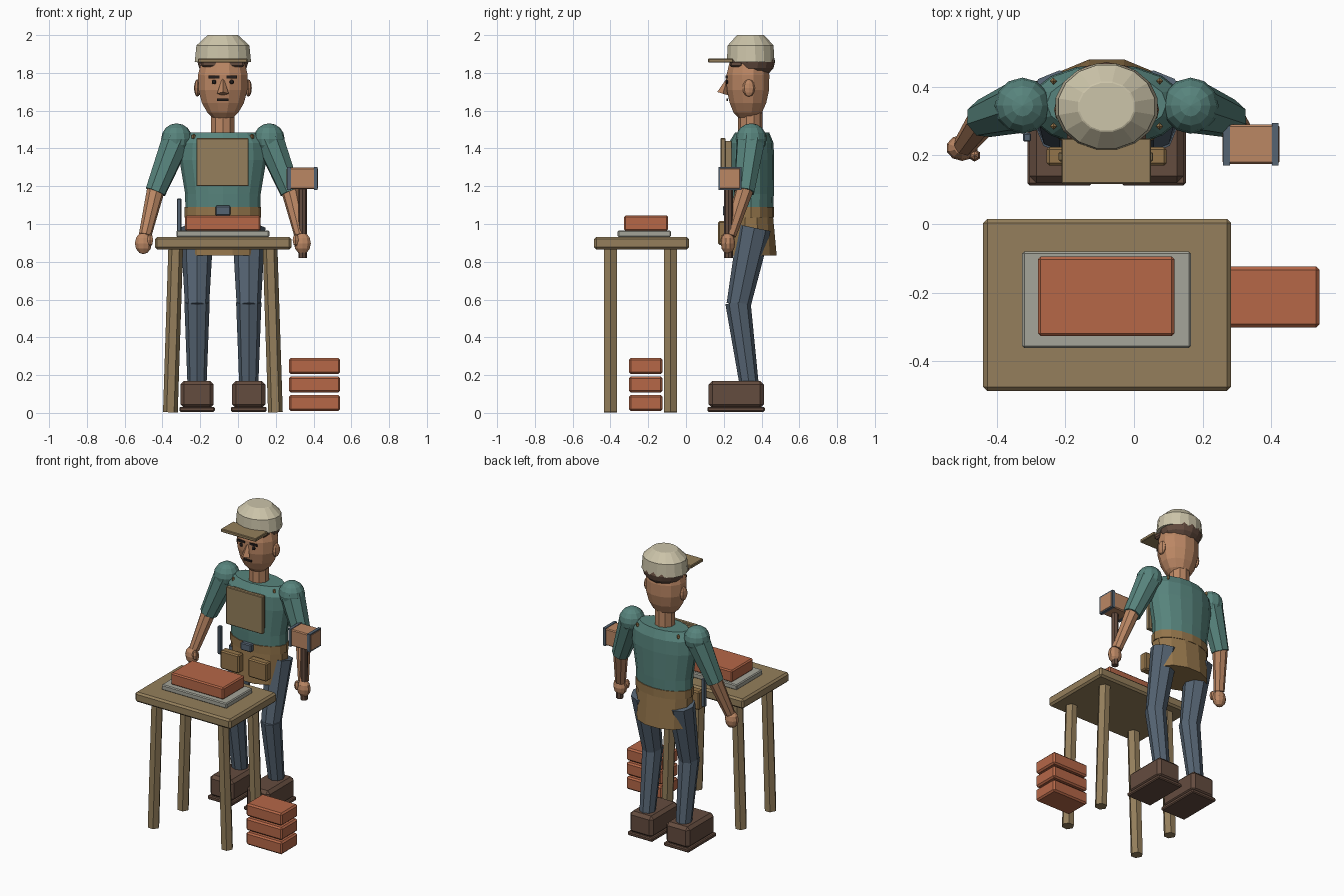
import bpy, bmesh, math
from mathutils import Vector, Matrix

if "Cube" in bpy.data.objects:
    bpy.data.objects.remove(bpy.data.objects["Cube"])

CX, CY = -0.08, 0.345  # axis of the standing figure


def mat(name, rgb):
    m = bpy.data.materials.new(name)
    m.diffuse_color = (*[(c / 255) ** 2.2 for c in rgb], 1)
    m.use_nodes = True
    m.node_tree.nodes["Principled BSDF"].inputs["Base Color"].default_value = m.diffuse_color
    return m


SKIN = mat("warm tan", (186, 134, 100))
TEAL = mat("teal cloth", (88, 131, 124))
WOOD = mat("khaki wood", (147, 126, 92))
LEATHER = mat("brown leather", (146, 116, 76))
CREAM = mat("cream", (203, 195, 168))
SLATE = mat("slate blue", (86, 100, 114))
BROWN = mat("dark brown", (100, 77, 65))
BRICK = mat("brick red", (180, 103, 73))
STONE = mat("pale grey", (163, 163, 152))
BLACK = mat("near black", (40, 35, 34))


def finish(name, bm, m):
    bmesh.ops.recalc_face_normals(bm, faces=bm.faces)
    me = bpy.data.meshes.new(name)
    bm.to_mesh(me)
    bm.free()
    me.materials.append(m)
    ob = bpy.data.objects.new(name, me)
    bpy.context.collection.objects.link(ob)
    return ob


def box(name, x, y, z, m, bevel=0.0):
    """Box given by its (low, high) ranges, with an optional chamfer."""
    bm = bmesh.new()
    bmesh.ops.create_cube(bm, size=1)
    for v in bm.verts:
        v.co = Vector([(r[0] + r[1]) / 2 + c * (r[1] - r[0]) for r, c in zip((x, y, z), v.co)])
    if bevel:
        bmesh.ops.bevel(bm, geom=bm.edges[:], offset=bevel, segments=1, affect='EDGES')
    return finish(name, bm, m)


def loft(name, rings, m, n=12, turn=0.0):
    """Closed stack of ellipses: (z, rx, ry, centre y)."""
    bm = bmesh.new()
    rows = []
    for z, rx, ry, cy in rings:
        angles = [2 * math.pi * (i + turn) / n for i in range(n)]
        rows.append([bm.verts.new((CX + rx * math.cos(a), cy + ry * math.sin(a), z)) for a in angles])
    for a, b in zip(rows, rows[1:]):
        for i in range(n):
            j = (i + 1) % n
            bm.faces.new((a[i], a[j], b[j], b[i]))
    bm.faces.new(rows[0])
    bm.faces.new(rows[-1])
    return finish(name, bm, m)


def limb(name, p, q, r1, r2, m, n=8):
    """Tapered prism from point p to point q."""
    p, q = Vector(p), Vector(q)
    d = q - p
    rot = d.to_track_quat('Z', 'Y').to_matrix().to_4x4()
    bm = bmesh.new()
    bmesh.ops.create_cone(bm, cap_ends=True, segments=n, radius1=r1, radius2=r2, depth=d.length,
                          matrix=Matrix.Translation((p + q) / 2) @ rot)
    return finish(name, bm, m)


def ball(name, c, r, m, u=10, v=6):
    bm = bmesh.new()
    bmesh.ops.create_uvsphere(bm, u_segments=u, v_segments=v, radius=1,
                              matrix=Matrix.Translation(c) @ Matrix.Diagonal((*r, 1)))
    return finish(name, bm, m)


# Table with splayed legs, slab and bricks
box("table_top", (-0.44, 0.283), (-0.487, 0.015), (0.865, 0.932), WOOD, 0.012)
for s in (-1, 1):
    for tag, y in (("front", -0.4), ("back", -0.082)):
        limb(f"table_leg_{tag}_{'right' if s > 0 else 'left'}", (CX + s * 0.278, y, 0.003),
             (CX + s * 0.25, y, 0.87), 0.039, 0.039, WOOD, 6)
box("slab", (-0.326, 0.166), (-0.362, -0.08), (0.93, 0.966), STONE, 0.006)
box("table_brick", (-0.28, 0.118), (-0.327, -0.095), (0.964, 1.045), BRICK, 0.008)
for i in range(3):
    z = 0.01 + i * 0.098
    box(f"stacked_brick_{i + 1}", (0.27, 0.541), (-0.302, -0.124), (z, z + 0.085), BRICK, 0.01)

# Torso, neck and apron
loft("shirt", [(1.04, 0.198, 0.115, CY), (1.16, 0.2, 0.12, CY), (1.34, 0.23, 0.122, CY),
               (1.43, 0.225, 0.118, CY), (1.485, 0.175, 0.09, CY + 0.005)], TEAL, 16)
limb("neck", (CX, CY - 0.005, 1.46), (CX, CY - 0.005, 1.6), 0.065, 0.065, SKIN, 10)
loft("belt", [(1.035, 0.203, 0.122, CY), (1.09, 0.203, 0.122, CY)], LEATHER, 16)
loft("apron_skirt", [(0.832, 0.195, 0.14, CY), (1.04, 0.2, 0.12, CY)], LEATHER, 12, 0.5)
box("belt_buckle", (-0.12, -0.04), (0.195, 0.23), (1.045, 1.097), SLATE, 0.006)
box("apron_bib", (-0.22, 0.056), (0.183, 0.21), (1.2, 1.455), WOOD, 0.004)
box("bib_backing", (-0.2, 0.036), (0.21, 0.24), (1.22, 1.44), WOOD)
for s, side in ((-1, "left"), (1, "right")):
    x = CX + s * 0.105
    box(f"pouch_{side}", (x - 0.07, x + 0.07), (0.17, 0.225), (0.89, 1.015), LEATHER, 0.008)
    x = CX + s * 0.155
    for tag, y in (("front", 0.285), ("back", 0.417)):
        ball(f"strap_tip_{tag}_{side}", (x, y, 1.462), (0.012, 0.012, 0.016), LEATHER, 4, 3)

# Legs and boots
for s, side in ((-1, "left"), (1, "right")):
    x = CX + s * 0.137
    knee = (x, 0.278, 0.57)
    limb(f"thigh_{side}", (x, 0.362, 0.98), knee, 0.088, 0.064, SLATE)
    limb(f"shin_{side}", (x, 0.275, 0.585), (x, 0.333, 0.16), 0.067, 0.051, SLATE)
    box(f"boot_{side}", (x - 0.088, x + 0.088), (0.12, 0.413), (0.025, 0.17), BROWN, 0.02)
    box(f"boot_sole_{side}", (x - 0.094, x + 0.094), (0.113, 0.417), (0.006, 0.032), BROWN, 0.006)

# Arms and hands
for s, side in ((-1, "left"), (1, "right")):
    shoulder = (CX + s * 0.245, CY, 1.45)
    elbow = (CX + s * 0.357, 0.308, 1.17)
    wrist = (CX + s * 0.412, 0.232, 0.94)
    ball(f"shoulder_{side}", shoulder, (0.082, 0.082, 0.083), TEAL, 12, 8)
    limb(f"sleeve_{side}", shoulder, elbow, 0.08, 0.057, TEAL)
    limb(f"forearm_{side}", (CX + s * 0.353, 0.313, 1.19), wrist, 0.048, 0.034, SKIN)
    ball(f"hand_{side}", (CX + s * 0.421, 0.222, 0.898), (0.047, 0.038, 0.058), SKIN)
    ball(f"thumb_{side}", (CX + s * 0.385, 0.2, 0.915), (0.018, 0.018, 0.034), SKIN, 6, 4)

# Mallet held in the hand
limb("mallet_handle", (0.342, 0.225, 0.82), (0.342, 0.225, 1.2), 0.023, 0.023, BROWN)
box("mallet_head", (0.258, 0.424), (0.175, 0.29), (1.185, 1.298), SKIN, 0.006)
for i, x in enumerate((0.27, 0.412)):
    box(f"mallet_band_{i + 1}", (x - 0.01, x + 0.01), (0.171, 0.294), (1.181, 1.302), SLATE)
# Chisel hanging at the hip
box("hip_tool", (-0.324, -0.3), (0.24, 0.265), (0.945, 1.135), SLATE, 0.004)

# Head, hair and face
loft("head", [(1.553, 0.045, 0.04, 0.325), (1.59, 0.085, 0.078, 0.327), (1.64, 0.115, 0.1, 0.328),
              (1.71, 0.134, 0.116, 0.328), (1.79, 0.136, 0.117, 0.328), (1.87, 0.115, 0.1, 0.33)],
     SKIN, 12, 0.5)
ball("hair", (CX, 0.355, 1.86), (0.139, 0.117, 0.09), BROWN, 14, 8)
box("fringe", (CX - 0.115, CX + 0.115), (0.232, 0.3), (1.83, 1.865), BROWN, 0.01)
limb("nose", (CX, 0.195, 1.69), (CX, 0.218, 1.765), 0.031, 0.006, SKIN, 4)
box("mouth", (CX - 0.03, CX + 0.03), (0.214, 0.222), (1.652, 1.664), BLACK)
for s, side in ((-1, "left"), (1, "right")):
    ball(f"ear_{side}", (CX + s * 0.135, 0.333, 1.72), (0.018, 0.034, 0.046), SKIN, 8, 6)
    x = CX + s * 0.047
    ball(f"eye_{side}", (x, 0.216, 1.752), (0.012, 0.008, 0.012), BLACK, 8, 6)
    box(f"eyebrow_{side}", (x - 0.028, x + 0.028), (0.21, 0.219), (1.771, 1.785), BLACK)

# Cap
loft("cap_crown", [(1.858, 0.152, 0.128, 0.342), (1.945, 0.143, 0.124, 0.342),
                   (1.998, 0.085, 0.075, 0.342), (2.0, 0.08, 0.071, 0.342)], CREAM, 16, 0.5)
box("cap_visor", (-0.212, 0.05), (0.117, 0.25), (1.854, 1.876), WOOD, 0.004)
